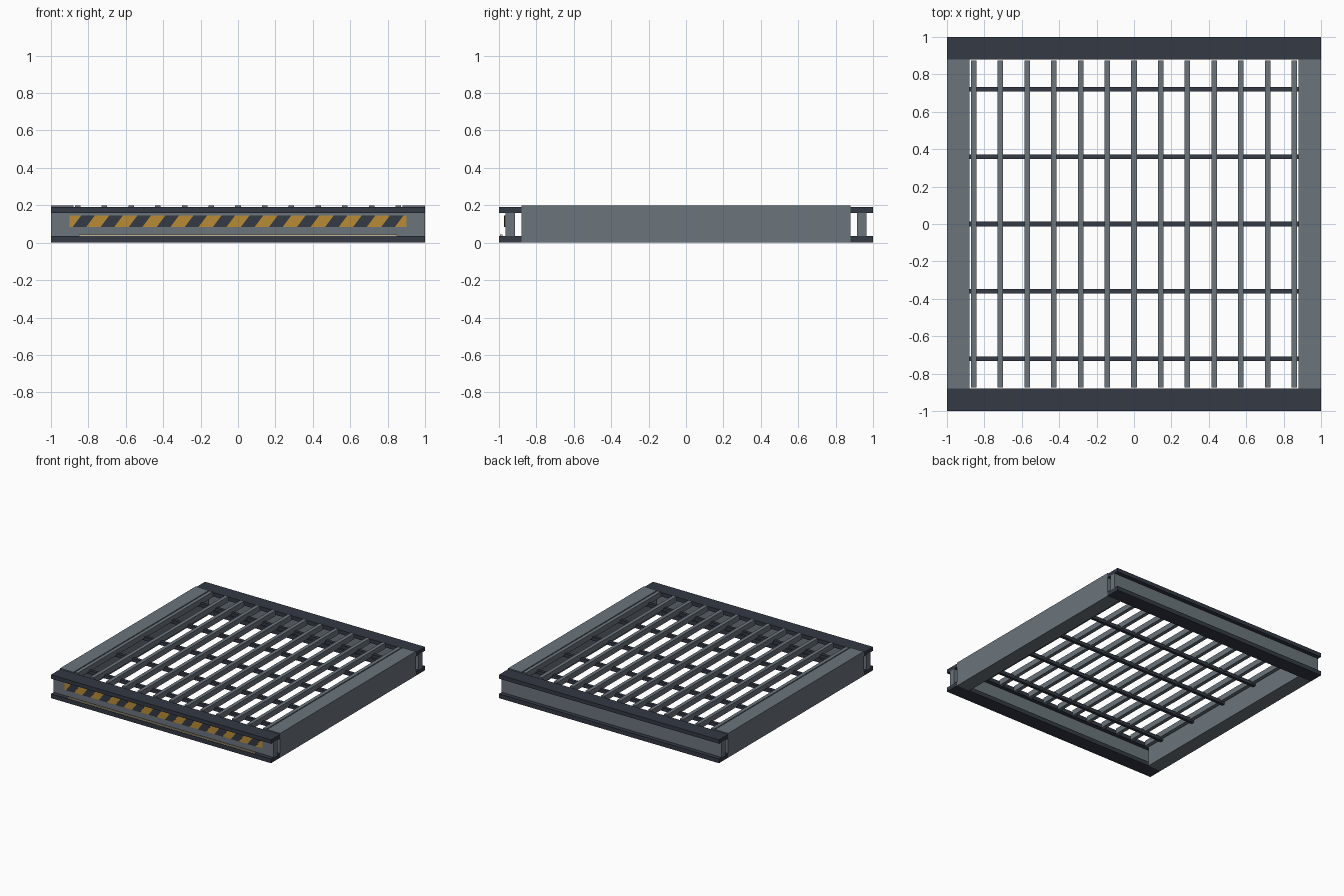
import bpy, bmesh
from mathutils import Matrix, Vector

cube = bpy.data.objects.get("Cube")
if cube:
    bpy.data.objects.remove(cube, do_unlink=True)


def material(name, r, g, b):
    m = bpy.data.materials.new(name)
    m.use_nodes = True
    m.diffuse_color = (r, g, b, 1)
    bsdf = m.node_tree.nodes["Principled BSDF"]
    bsdf.inputs["Base Color"].default_value = (r, g, b, 1)
    bsdf.inputs["Roughness"].default_value = 0.7
    return m


steel = material("steel_grey", 0.147, 0.178, 0.202)
dark = material("dark_steel", 0.033, 0.041, 0.058)
yellow = material("warning_yellow", 0.48, 0.26, 0.035)
cream = material("pale_cream", 0.58, 0.5, 0.32)


def boxes(name, mat, spans, lean=0):
    """One object of boxes, each given as x, y and z ranges; lean slants x with z."""
    bm = bmesh.new()
    for xs, ys, zs in spans:
        lo, hi = (Vector(p) for p in zip(xs, ys, zs))
        mid = (lo + hi) / 2
        place = Matrix.Translation(mid) @ Matrix.Diagonal((*(hi - lo), 1))
        made = bmesh.ops.create_cube(bm, size=1, matrix=place)
        for v in made["verts"]:
            v.co.x += lean * (v.co.z - mid.z)
    mesh = bpy.data.meshes.new(name)
    bm.to_mesh(mesh)
    bm.free()
    mesh.materials.append(mat)
    obj = bpy.data.objects.new(name, mesh)
    bpy.context.collection.objects.link(obj)
    return obj


def around(center, width):
    return (center - width / 2, center + width / 2)


FULL = (-1, 1)
INNER = 0.88          # inner edge of the frame
TOP = 0.2

# Front and back I-beams
for name, side in (("front", -1), ("back", 1)):
    y = side * 0.94
    boxes(name + "_beam_web", steel, [(FULL, around(y, 0.05), (0.035, 0.16))])
    boxes(name + "_beam_flanges", dark,
          [(FULL, around(y, 0.12), z) for z in ((0, 0.035), (0.16, 0.192))])

# Solid side beams
for name, side in (("left", 1), ("right", -1)):
    boxes(name + "_side_beam", steel,
          [(around(side * 0.94, 0.12), (-INNER, INNER), (0, TOP))])

# Grating: long bars resting on cross bars
boxes("grating_bars", steel,
      [(around(i / 7, 0.03), (-0.875, 0.875), (0.155, TOP)) for i in range(-6, 7)])
boxes("cross_bars", dark,
      [((-INNER, INNER), around(i * 0.36, 0.025), (0.14, 0.168)) for i in range(-2, 3)])

# Warning panel with slanted stripes on the front web
boxes("warning_panel", yellow, [((-0.9, 0.9), (-0.97, -0.964), (0.084, 0.145))])
boxes("warning_stripes", dark,
      [(around(-0.825 + 0.15 * i, 0.073), (-0.972, -0.966), (0.084, 0.145))
       for i in range(12)], lean=0.75)

# Pale strip along the lower flange
boxes("front_light_strip", cream, [((-0.85, 0.85), (-0.995, -0.982), (0.034, 0.044))])
